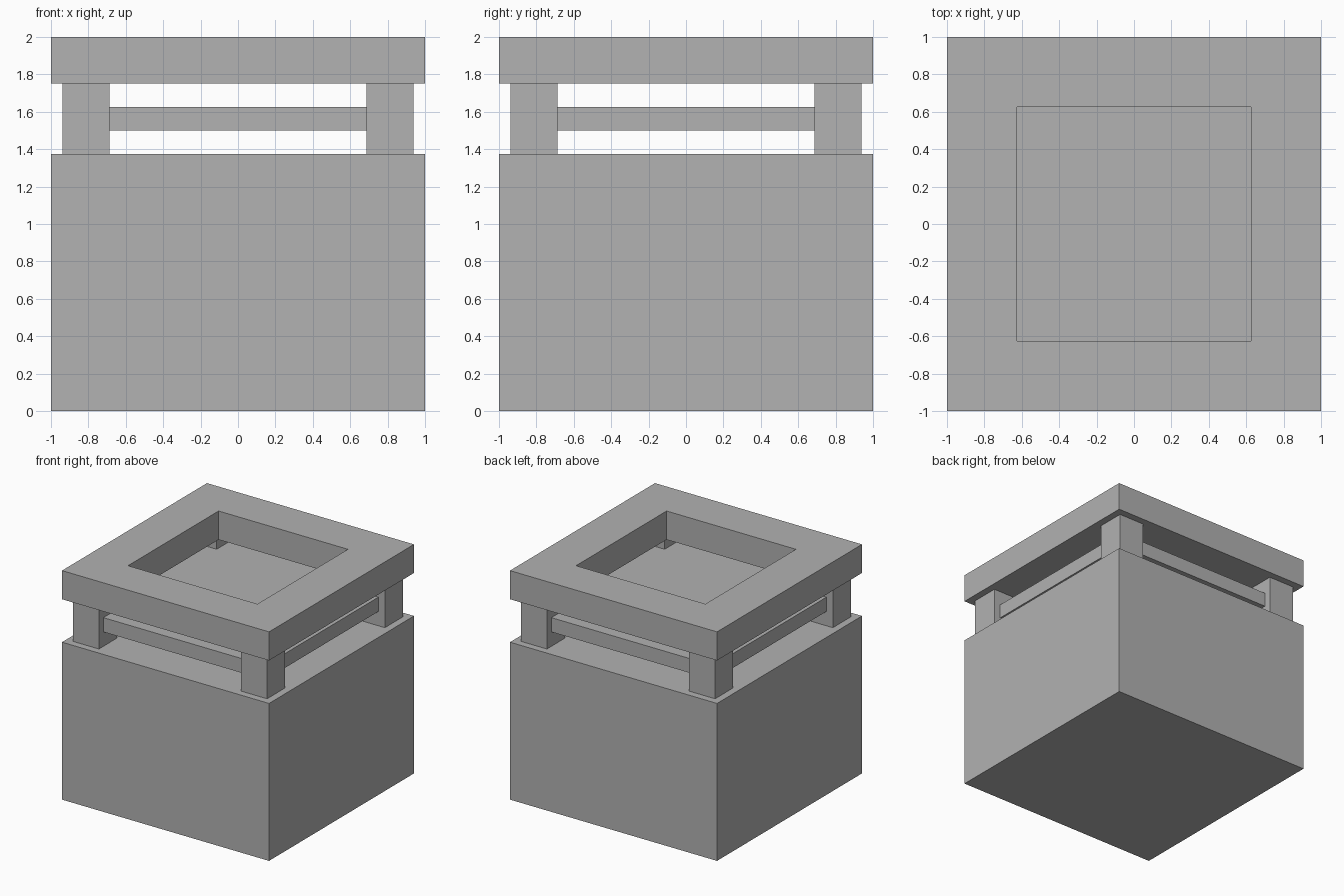
import bpy
import bmesh

cube = bpy.data.objects.get("Cube")
if cube:
    bpy.data.objects.remove(cube, do_unlink=True)

GREY = (0.445, 0.445, 0.445, 1.0)
grey = bpy.data.materials.new("plain grey")
grey.use_nodes = True
grey.diffuse_color = GREY
grey.node_tree.nodes["Principled BSDF"].inputs["Base Color"].default_value = GREY


def add_object(name, bm):
    mesh = bpy.data.meshes.new(name)
    bm.to_mesh(mesh)
    bm.free()
    mesh.materials.append(grey)
    obj = bpy.data.objects.new(name, mesh)
    bpy.context.collection.objects.link(obj)
    return obj


def block(name, half, bottom, top, x=0.0, y=0.0):
    """Square block given by its half width and height range."""
    bm = bmesh.new()
    bmesh.ops.create_cube(bm, size=1)
    for v in bm.verts:
        v.co.x = x + half * 2 * v.co.x
        v.co.y = y + half * 2 * v.co.y
        v.co.z = top if v.co.z > 0 else bottom
    return add_object(name, bm)


def square_frame(name, outer, inner, bottom, top):
    """Square ring with a square opening right through it."""
    corners = ((-1, -1), (1, -1), (1, 1), (-1, 1))
    bm = bmesh.new()
    loops = [[bm.verts.new((sx * r, sy * r, z)) for sx, sy in corners]
             for r, z in ((outer, bottom), (outer, top), (inner, top), (inner, bottom))]
    for i, loop in enumerate(loops):
        above = loops[(i + 1) % len(loops)]
        for k in range(4):
            n = (k + 1) % 4
            bm.faces.new((loop[k], loop[n], above[n], above[k]))
    bmesh.ops.recalc_face_normals(bm, faces=bm.faces)
    return add_object(name, bm)


# Solid body
block("base", 1.0, 0.0, 1.375)

# Corner posts carrying the top
for front_back, sy in (("front", -1), ("back", 1)):
    for side, sx in (("left", 1), ("right", -1)):
        block(f"{front_back}_{side}_post", 0.125, 1.375, 1.75, sx * 0.8125, sy * 0.8125)

# Slab held between the posts
block("middle_slab", 0.875, 1.5, 1.625)

# Open top frame
square_frame("top_frame", 1.0, 0.625, 1.75, 2.0)
